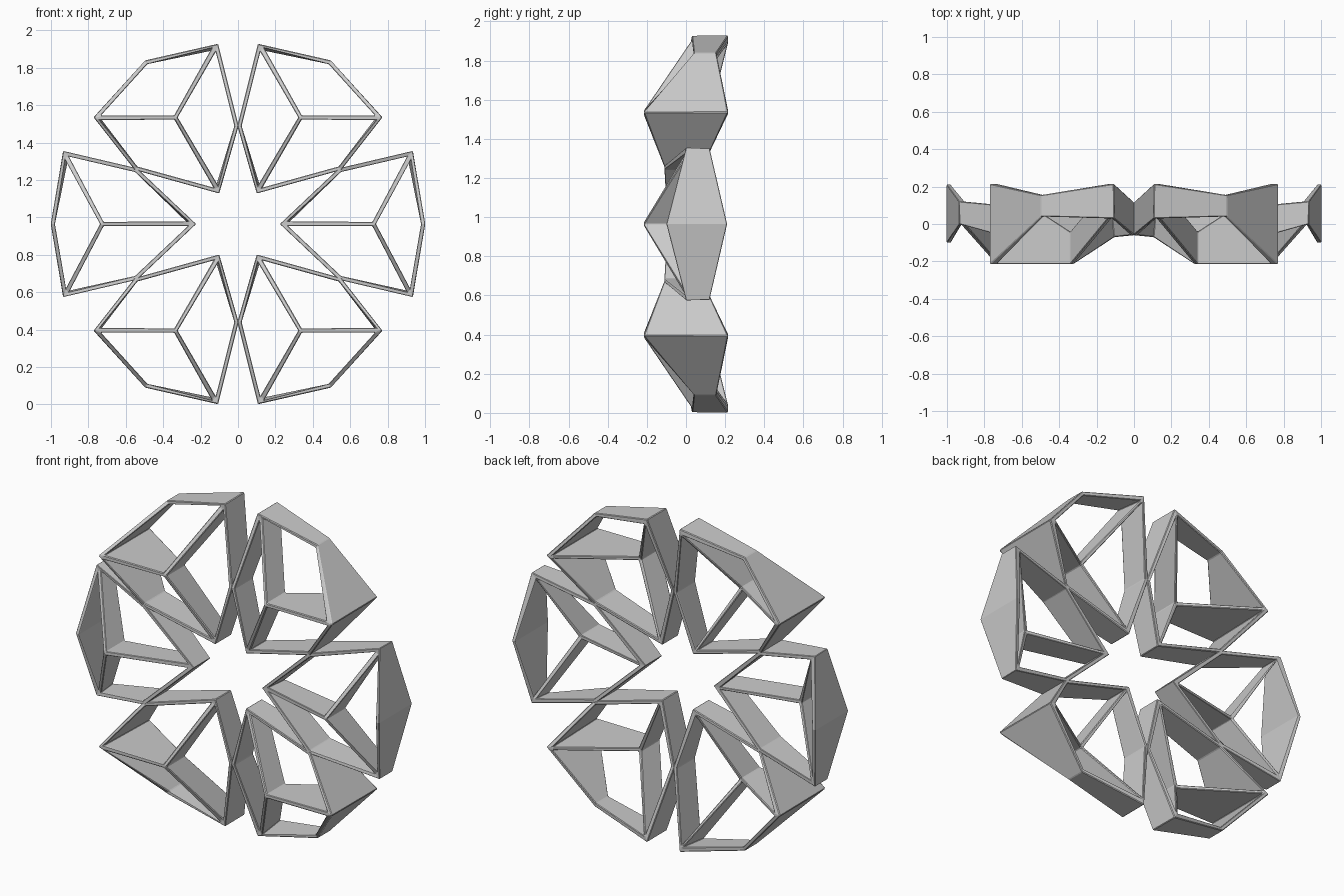
import bpy, bmesh

if "Cube" in bpy.data.objects:
    bpy.data.objects.remove(bpy.data.objects["Cube"])

MID = 0.965      # height of the ring centre
THICK = 0.022    # wall thickness

# Each post: (x, z above ring centre, front y, back y).
# Six rim posts in order, then the hub post where the three spokes meet.
DIAGONAL = [
    (0.115, 0.95, 0.03, 0.215),
    (0.49, 0.865, 0.04, 0.155),
    (0.757, 0.57, -0.215, 0.215),
    (0.545, 0.298, -0.11, 0.085),
    (0.108, 0.177, -0.07, 0.08),
    (0.008, 0.525, -0.06, 0.115),
    (0.335, 0.57, -0.215, -0.04),
]
SIDE = [
    (0.925, 0.377, 0.0, 0.12),
    (0.99, 0.0, -0.10, 0.21),
    (0.925, -0.377, 0.0, 0.12),
    (0.545, -0.288, -0.11, 0.085),
    (0.24, 0.0, -0.095, 0.06),
    (0.545, 0.288, -0.11, 0.085),
    (0.725, 0.0, -0.215, -0.04),
]


def cell(name, posts, sx, sz):
    """Open six-sided ribbon cell with three spoke walls from a hub."""
    bm = bmesh.new()
    cols = [[bm.verts.new((sx * x, y, MID + sz * z)) for y in (y0, y1)]
            for x, z, y0, y1 in posts]
    walls = [(i, (i + 1) % 6) for i in range(6)] + [(6, i) for i in (0, 2, 4)]
    for a, b in walls:
        bm.faces.new((cols[a][0], cols[b][0], cols[b][1], cols[a][1]))
    mesh = bpy.data.meshes.new(name)
    bm.to_mesh(mesh)
    bm.free()
    obj = bpy.data.objects.new(name, mesh)
    bpy.context.collection.objects.link(obj)
    # Thicken the walls, including the three-way junctions
    sol = obj.modifiers.new("walls", 'SOLIDIFY')
    sol.solidify_mode = 'NON_MANIFOLD'
    sol.nonmanifold_thickness_mode = 'EVEN'
    sol.thickness = THICK
    sol.offset = 0
    # Slightly softened corners
    bev = obj.modifiers.new("soft_edges", 'BEVEL')
    bev.width = 0.004
    bev.segments = 1
    bev.limit_method = 'ANGLE'
    return obj


# Four diagonal cells and two side cells form the ring
for sx, side in ((1, "right"), (-1, "left")):
    cell(f"{side}_cell", SIDE, sx, 1)
    for sz, level in ((1, "upper"), (-1, "lower")):
        cell(f"{level}_{side}_cell", DIAGONAL, sx, sz)
